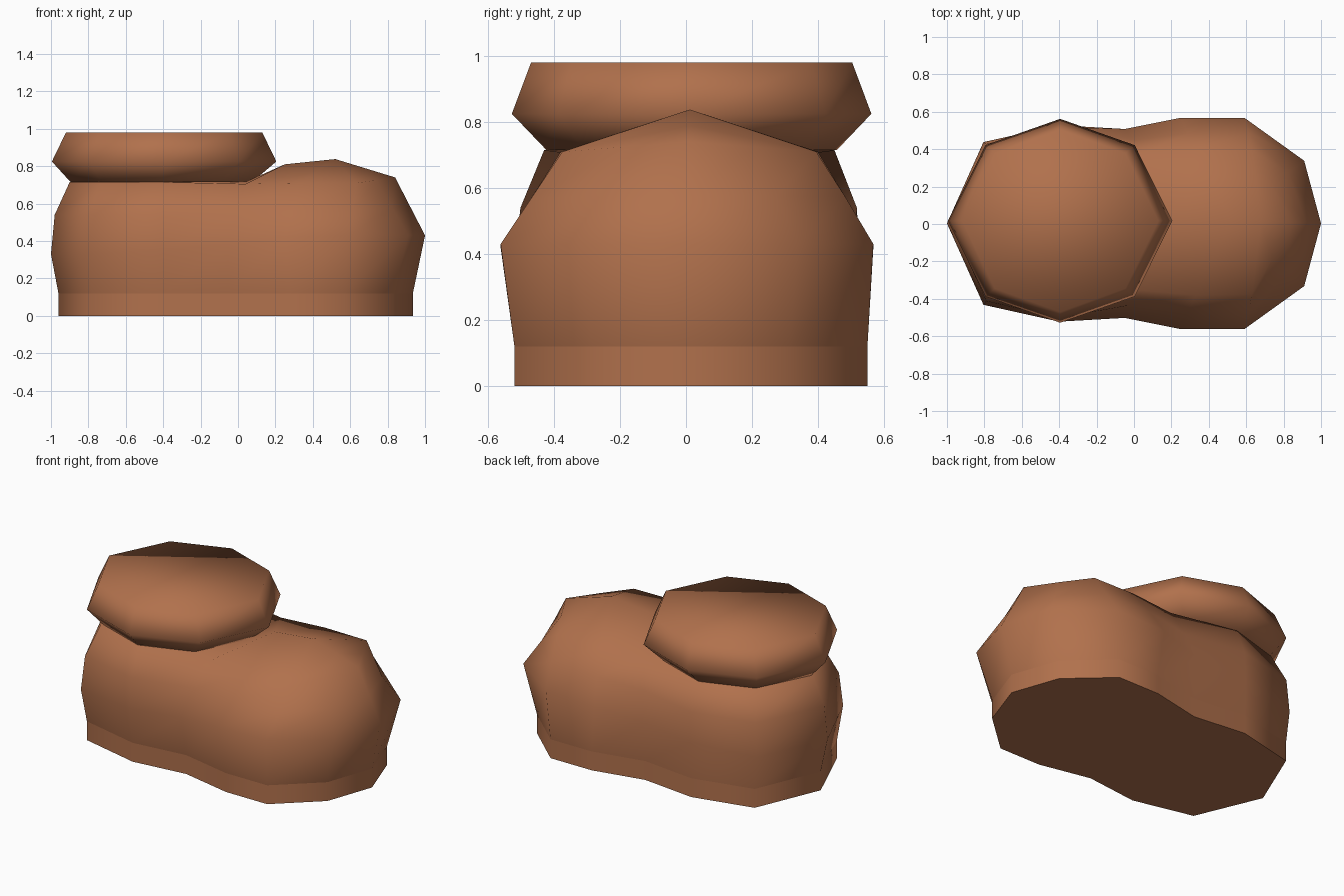
import bpy, bmesh, math

if "Cube" in bpy.data.objects:
    bpy.data.objects.remove(bpy.data.objects["Cube"])

leather = bpy.data.materials.new("brown_leather")
leather.diffuse_color = (0.44, 0.165, 0.073, 1)
leather.use_nodes = True
leather.node_tree.nodes["Principled BSDF"].inputs["Base Color"].default_value = leather.diffuse_color


def full_loop(half, cy):
    """Mirror a heel-to-toe half outline (x, half width, z) into a closed loop."""
    left = [(x, cy - w, z) for x, w, z in half]
    right = [(x, cy + w, z) for x, w, z in half[1:-1]]
    return left + right[::-1]


def loft(bm, loops, floor=True):
    rings = [[bm.verts.new(p) for p in loop] for loop in loops]
    for a, b in zip(rings, rings[1:]):
        n = len(a)
        for i in range(n):
            j = (i + 1) % n
            bm.faces.new((a[i], a[j], b[j], b[i]))
    if floor:
        bm.faces.new(rings[0][::-1])
    return rings


def finish(bm, name):
    bmesh.ops.recalc_face_normals(bm, faces=bm.faces)
    mesh = bpy.data.meshes.new(name)
    bm.to_mesh(mesh)
    bm.free()
    mesh.materials.append(leather)
    ob = bpy.data.objects.new(name, mesh)
    bpy.context.collection.objects.link(ob)
    bpy.ops.object.select_all(action='DESELECT')
    ob.select_set(True)
    bpy.context.view_layer.objects.active = ob
    bpy.ops.object.shade_smooth_by_angle(angle=math.radians(80))


# Half outlines from heel tip to toe tip
base = [(-.96, 0), (-.785, .415), (-.4, .505), (-.05, .465),
        (.28, .535), (.57, .535), (.83, .3), (.935, 0)]
widest = [(-1, 0, .33), (-.805, .435, .33), (-.4, .525, .35), (-.05, .505, .38),
          (.25, .565, .42), (.59, .565, .43), (.91, .335, .43), (1, 0, .43)]
upper = [(-.98, 0, .54), (-.79, .42, .54), (-.4, .51, .54), (-.01, .44, .55),
         (.29, .477, .57), (.615, .477, .57), (.825, .266, .577), (.92, 0, .585)]
top = [(-.9, 0, .715), (-.74, .34, .715), (-.4, .44, .715), (.04, .365, .705),
       (.33, .39, .71), (.63, .385, .71), (.74, .193, .725), (.84, 0, .74)]
ridge = [(-.74, .715), (-.4, .715), (.05, .72), (.25, .81), (.52, .838), (.68, .789)]

# Flat sole band
bm = bmesh.new()
loft(bm, [full_loop([(x, w, z) for x, w in base], .015) for z in (0, .12)])
finish(bm, "sole")

# Upper, open where it meets the sole
bm = bmesh.new()
rings = loft(bm, [full_loop([(x, w, .12) for x, w in base], .015),
                  full_loop(widest, .003), full_loop(upper, .008), full_loop(top, .01)],
             floor=False)

# Instep and toe top, joined along a centre ridge
rim = rings[-1]
spine = [rim[0]] + [bm.verts.new((x, .012, z)) for x, z in ridge] + [rim[7]]
for side in (rim[:8], [rim[0]] + rim[:6:-1]):
    for i in range(7):
        quad = [side[i], side[i + 1], spine[i + 1], spine[i]]
        bm.faces.new(list(dict.fromkeys(quad)))
finish(bm, "shoe_upper")

# Padded ankle cuff: three eight-sided rings with a closed top
bm = bmesh.new()
cuff = []
for z, cx, rx, ry in ((.715, -.41, .485, .44), (.825, -.395, .6, .545), (.98, -.395, .525, .487)):
    cuff.append([(cx + rx * math.cos(k * math.pi / 4) * (.94 if k % 2 else 1),
                  .017 + ry * math.sin(k * math.pi / 4) * (1.05 if k % 2 else 1), z)
                 for k in range(8)])
bm.faces.new(loft(bm, cuff)[-1])
finish(bm, "ankle_cuff")
